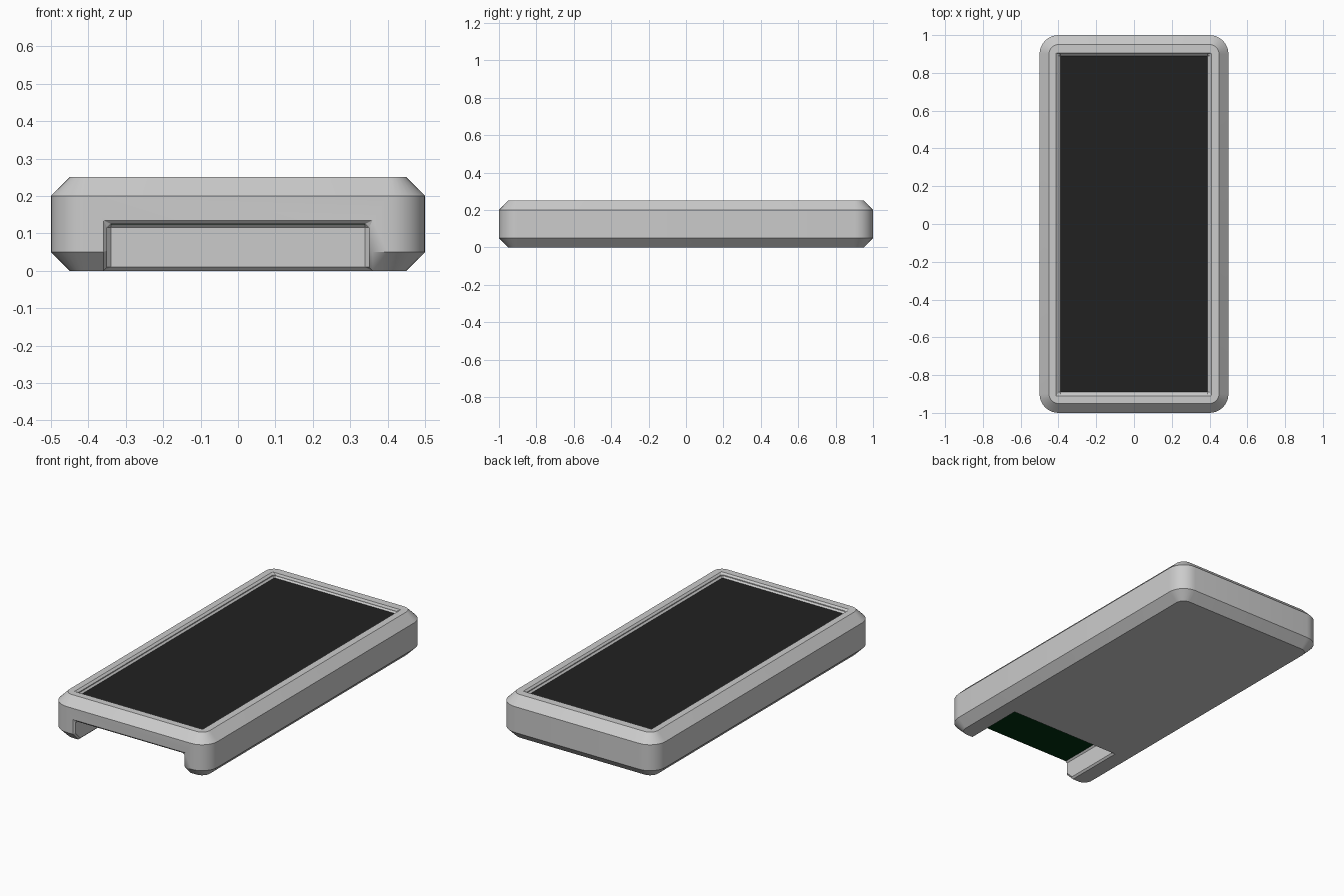
import bpy, bmesh, math

if "Cube" in bpy.data.objects:
    bpy.data.objects.remove(bpy.data.objects["Cube"])


def material(name, color):
    m = bpy.data.materials.new(name)
    m.diffuse_color = (*color, 1)
    m.use_nodes = True
    m.node_tree.nodes["Principled BSDF"].inputs["Base Color"].default_value = m.diffuse_color
    return m


def link(name, bm):
    bmesh.ops.recalc_face_normals(bm, faces=bm.faces)
    me = bpy.data.meshes.new(name)
    bm.to_mesh(me)
    bm.free()
    ob = bpy.data.objects.new(name, me)
    bpy.context.collection.objects.link(ob)
    return ob


def box(name, x, y, z, mat=None):
    bm = bmesh.new()
    bmesh.ops.create_cube(bm, size=1)
    for v in bm.verts:
        v.co = [(a + b) / 2 + c * (b - a) for (a, b), c in zip((x, y, z), v.co)]
    ob = link(name, bm)
    if mat:
        ob.data.materials.append(mat)
    return ob


def rounded_ring(bm, hx, hy, r, z, seg=8):
    ring = []
    for i, (sx, sy) in enumerate(((1, 1), (-1, 1), (-1, -1), (1, -1))):
        for k in range(seg + 1):
            a = math.pi / 2 * (i + k / seg)
            ring.append(bm.verts.new((sx * (hx - r) + r * math.cos(a),
                                      sy * (hy - r) + r * math.sin(a), z)))
    return ring


# case: rounded slab with chamfered top and bottom
bm = bmesh.new()
rings = [rounded_ring(bm, 0.5 - i, 1 - i, 0.1 - i, z)
         for i, z in ((0.05, 0), (0, 0.05), (0, 0.2), (0.05, 0.25))]
for lo, hi in zip(rings, rings[1:]):
    n = len(lo)
    for k in range(n):
        bm.faces.new((lo[k], lo[(k + 1) % n], hi[(k + 1) % n], hi[k]))
bm.faces.new(rings[0])
bm.faces.new(rings[-1])
case = link("case", bm)

# recess for the screen and open slot at the bottom front
cutters = [box("screen_recess_cutter", (-0.4, 0.4), (-0.9, 0.9), (0.225, 0.4)),
           box("port_slot_cutter", (-0.35, 0.35), (-1.2, -0.6), (-0.2, 0.125))]
for c in cutters:
    c.hide_render = True
    c.hide_set(True)
    m = case.modifiers.new("cut", 'BOOLEAN')
    m.operation = 'DIFFERENCE'
    m.solver = 'EXACT'
    m.object = c

# small chamfer on the cut edges only
bev = case.modifiers.new("edge_chamfer", 'BEVEL')
bev.width = 0.01
bev.segments = 1
bev.limit_method = 'ANGLE'
bev.angle_limit = math.radians(60)

bpy.context.view_layer.objects.active = case
case.select_set(True)
bpy.ops.object.shade_smooth_by_angle(angle=math.radians(30))

# dark screen and green circuit board
box("screen", (-0.39, 0.39), (-0.89, 0.89), (0.215, 0.227),
    material("screen_dark", (0.015, 0.015, 0.015)))
box("circuit_board", (-0.34, 0.34), (-0.985, -0.61), (0.123, 0.135),
    material("board_green", (0.0, 0.03, 0.005)))
